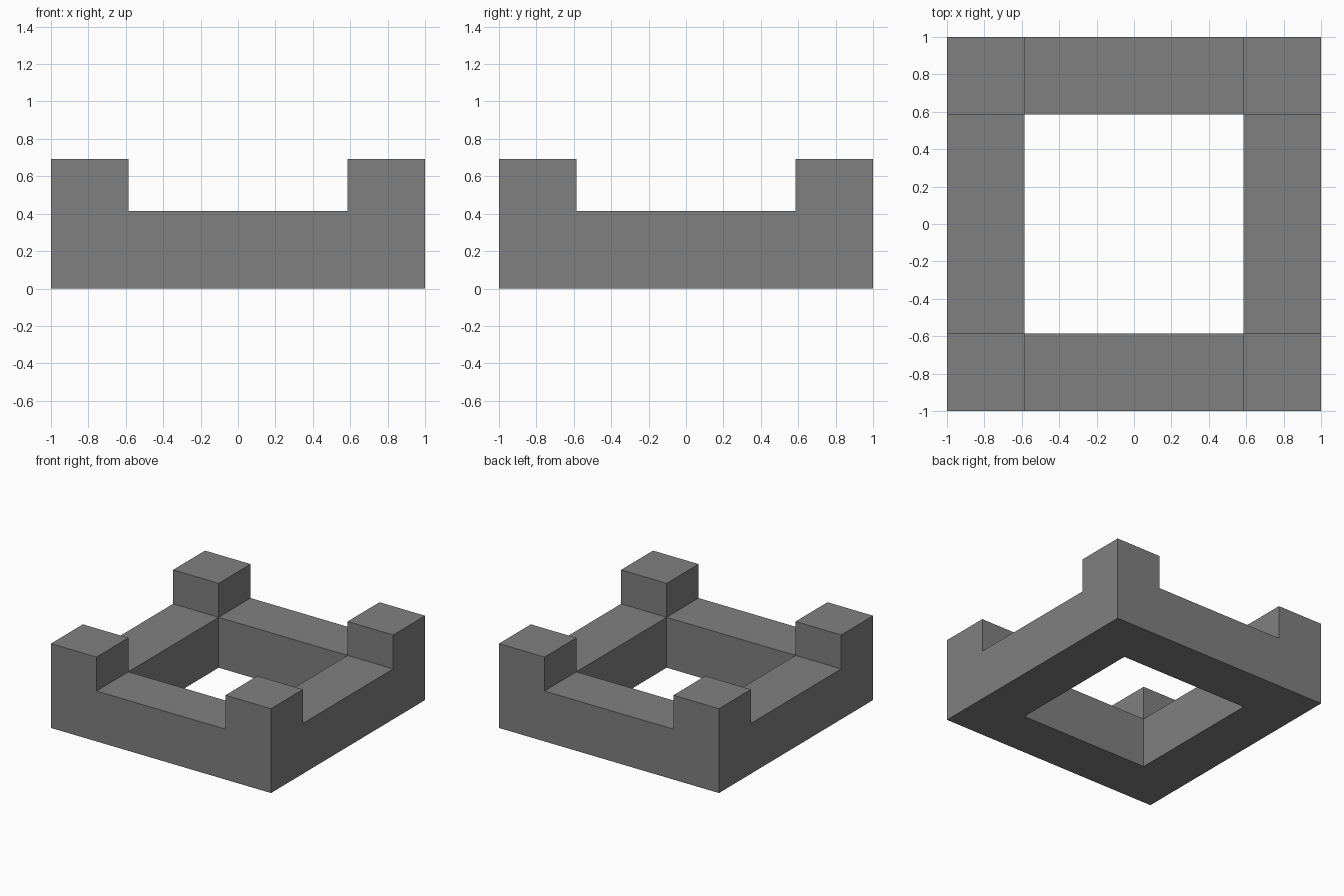
import bpy, bmesh, math

if "Cube" in bpy.data.objects:
    bpy.data.objects.remove(bpy.data.objects["Cube"])

INNER, WALL_H, POST_H = 0.586, 0.414, 0.693

grey = bpy.data.materials.new("mid_grey")
grey.diffuse_color = (0.216, 0.216, 0.216, 1)
grey.use_nodes = True
grey.node_tree.nodes["Principled BSDF"].inputs["Base Color"].default_value = grey.diffuse_color


def raise_faces(bm, faces, height):
    """Extrude faces straight up to the given height."""
    geom = bmesh.ops.extrude_face_region(bm, geom=faces)["geom"]
    for v in geom:
        if isinstance(v, bmesh.types.BMVert):
            v.co.z = height
    return [f for f in geom if isinstance(f, bmesh.types.BMFace)]


bm = bmesh.new()

# Square ring plan: a 3 x 3 grid with the middle cell left open
steps = [-1, -INNER, INNER, 1]
grid = [[bm.verts.new((x, y, 0)) for y in steps] for x in steps]
cells = [bm.faces.new((grid[i][j], grid[i + 1][j], grid[i + 1][j + 1], grid[i][j + 1]))
         for i in range(3) for j in range(3) if (i, j) != (1, 1)]

# Walls, keeping the plan as the underside
bottom = bmesh.ops.duplicate(bm, geom=cells)["geom"]
bmesh.ops.reverse_faces(bm, faces=[f for f in bottom if isinstance(f, bmesh.types.BMFace)])
tops = raise_faces(bm, cells, WALL_H)
bmesh.ops.remove_doubles(bm, verts=bm.verts[:], dist=1e-5)

# Corner posts
tops = [f for f in bm.faces if f.calc_center_median().z > WALL_H - 0.001]
corners = [f for f in tops if all(abs(c) > INNER for c in f.calc_center_median().xy)]
raise_faces(bm, corners, POST_H)

# Merge coplanar faces so only true edges remain
bmesh.ops.recalc_face_normals(bm, faces=bm.faces[:])
bmesh.ops.dissolve_limit(bm, angle_limit=math.radians(1), verts=bm.verts[:], edges=bm.edges[:])
bmesh.ops.triangulate(bm, faces=[f for f in bm.faces if len(f.verts) > 4])

mesh = bpy.data.meshes.new("square_frame_with_corner_posts")
bm.to_mesh(mesh)
bm.free()
mesh.materials.append(grey)
frame = bpy.data.objects.new("square_frame_with_corner_posts", mesh)
bpy.context.collection.objects.link(frame)
